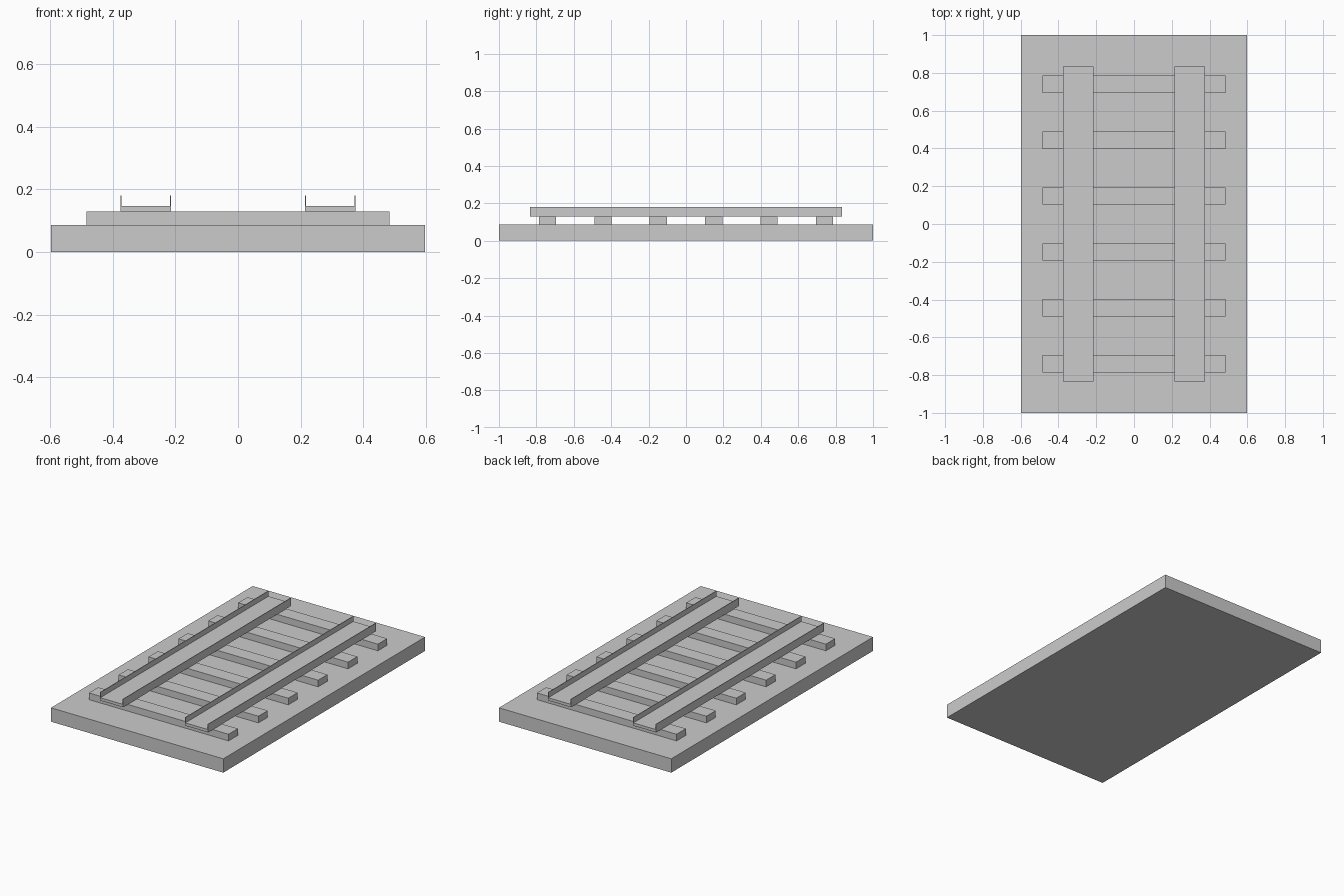
import bpy
import bmesh

if "Cube" in bpy.data.objects:
    bpy.data.objects.remove(bpy.data.objects["Cube"])


def extrude_profile(name, points, y0, y1):
    """Solid made by sweeping an XZ profile from y0 to y1."""
    bm = bmesh.new()
    face = bm.faces.new([bm.verts.new((x, y0, z)) for x, z in points])
    ext = bmesh.ops.extrude_face_region(bm, geom=[face])
    verts = [g for g in ext["geom"] if isinstance(g, bmesh.types.BMVert)]
    bmesh.ops.translate(bm, verts=verts, vec=(0, y1 - y0, 0))
    bmesh.ops.recalc_face_normals(bm, faces=bm.faces)
    mesh = bpy.data.meshes.new(name)
    bm.to_mesh(mesh)
    bm.free()
    obj = bpy.data.objects.new(name, mesh)
    bpy.context.collection.objects.link(obj)
    return obj


def box(name, half_x, y0, y1, z0, z1):
    return extrude_profile(
        name, [(-half_x, z0), (half_x, z0), (half_x, z1), (-half_x, z1)], y0, y1)


BASE_TOP, TIE_TOP, FLOOR_TOP, RAIL_TOP = 0.087, 0.129, 0.147, 0.18

# Ground slab
box("track_bed", 0.598, -1.0, 1.0, 0.0, BASE_TOP)

# Six evenly spaced cross ties
for i in range(6):
    y = (i - 2.5) * 0.296
    box(f"cross_tie_{i + 1}", 0.485, y - 0.046, y + 0.046, BASE_TOP, TIE_TOP)

# Channel-shaped rails with thin upright lips
HALF, LIP = 0.081, 0.004
channel = [(-HALF, TIE_TOP), (HALF, TIE_TOP), (HALF, RAIL_TOP),
           (HALF - LIP, RAIL_TOP), (HALF - LIP, FLOOR_TOP),
           (-HALF + LIP, FLOOR_TOP), (-HALF + LIP, RAIL_TOP), (-HALF, RAIL_TOP)]
for side, x in (("left", -0.295), ("right", 0.295)):
    extrude_profile(f"{side}_rail", [(x + px, z) for px, z in channel], -0.833, 0.833)
